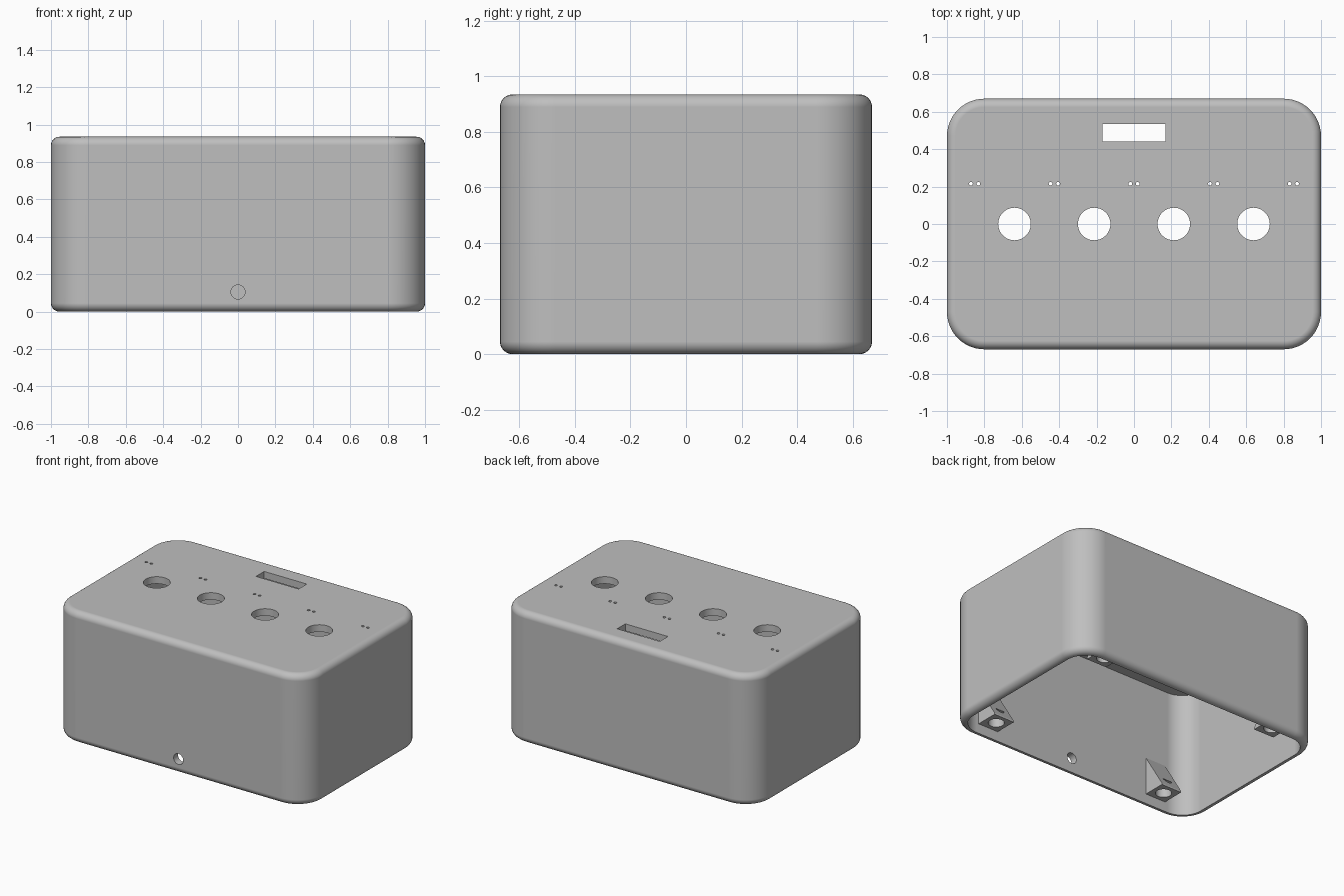
import bpy, bmesh
from math import sin, cos, pi, radians
from mathutils import Matrix, Vector

if "Cube" in bpy.data.objects:
    bpy.data.objects.remove(bpy.data.objects["Cube"])

HALF_X, HALF_Y, HEIGHT = 1.0, 0.67, 0.935
CORNER, FILLET, WALL = 0.2, 0.045, 0.05

grey = bpy.data.materials.new("plain_grey")
grey.use_nodes = True
colour = (0.52, 0.52, 0.52, 1)
grey.diffuse_color = colour
grey.node_tree.nodes["Principled BSDF"].inputs["Base Color"].default_value = colour


def make_object(name, bm):
    bmesh.ops.recalc_face_normals(bm, faces=bm.faces)
    mesh = bpy.data.meshes.new(name)
    bm.to_mesh(mesh)
    bm.free()
    mesh.materials.append(grey)
    obj = bpy.data.objects.new(name, mesh)
    bpy.context.collection.objects.link(obj)
    return obj


def activate(obj):
    bpy.ops.object.select_all(action="DESELECT")
    obj.select_set(True)
    bpy.context.view_layer.objects.active = obj


def add_cylinder(bm, centre, radius, depth, segments=48, along_y=False):
    turn = Matrix.Rotation(pi / 2, 4, "X") if along_y else Matrix()
    bmesh.ops.create_cone(bm, cap_ends=True, segments=segments, radius1=radius,
                          radius2=radius, depth=depth,
                          matrix=Matrix.Translation(centre) @ turn)


def cut(obj, cutter_bm):
    cutter = make_object("cutter", cutter_bm)
    cutter.hide_render = True
    mod = obj.modifiers.new("cut", "BOOLEAN")
    mod.operation, mod.solver, mod.object = "DIFFERENCE", "EXACT", cutter
    activate(obj)
    bpy.ops.object.modifier_apply(modifier=mod.name)
    bpy.data.objects.remove(cutter)


def smooth(obj):
    activate(obj)
    bpy.ops.object.shade_smooth_by_angle(angle=radians(30))
    mod = obj.modifiers.new("even_normals", "WEIGHTED_NORMAL")
    mod.keep_sharp = True


def rounded_ring(bm, inset, z, steps=12):
    """Rounded rectangle at height z, pulled in by inset."""
    radius, ring = CORNER - inset, []
    for q, (sx, sy) in enumerate([(1, 1), (-1, 1), (-1, -1), (1, -1)]):
        for i in range(steps + 1):
            a = (q + i / steps) * pi / 2
            ring.append(bm.verts.new((sx * (HALF_X - CORNER) + radius * cos(a),
                                      sy * (HALF_Y - CORNER) + radius * sin(a), z)))
    return ring


# Hollow shell, open underneath: inner wall, rounded rim, outer wall, rounded top
arc = [i / 6 * pi / 2 for i in range(7)]
profile = [(WALL, HEIGHT - WALL), (WALL, 0)]
profile += [(FILLET * (1 - sin(a)), FILLET * (1 - cos(a))) for a in arc]
profile += [(FILLET * (1 - cos(a)), HEIGHT - FILLET * (1 - sin(a))) for a in arc]
bm = bmesh.new()
rings = [rounded_ring(bm, inset, z) for inset, z in profile]
for low, high in zip(rings, rings[1:]):
    for i in range(len(low)):
        j = (i + 1) % len(low)
        bm.faces.new((low[i], low[j], high[j], high[i]))
bm.faces.new(rings[0])
bm.faces.new(rings[-1])
shell = make_object("enclosure_shell", bm)

# Openings: four round holes, pairs of pin holes, display slot, cable hole
holes = bmesh.new()
PITCH = 0.426
for k in range(4):
    add_cylinder(holes, ((k - 1.5) * PITCH, 0, HEIGHT), 0.087, 0.3)
for k in range(5):
    for side in (-0.02, 0.02):
        add_cylinder(holes, ((k - 2) * PITCH + side, 0.215, HEIGHT), 0.01, 0.3, 16)
bmesh.ops.create_cube(holes, size=1, matrix=Matrix.Translation((0, 0.488, HEIGHT))
                      @ Matrix.Diagonal((0.336, 0.092, 0.3, 1)))
add_cylinder(holes, (0, -HALF_Y, 0.105), 0.038, 0.3, 32, along_y=True)
cut(shell, holes)
smooth(shell)

# Four wedge-shaped screw posts on the long inner walls
WIDTH, BASE, PEAK = 0.16, 0.07, 0.345
for sx, x_name in ((1, "left"), (-1, "right")):
    for sy, y_name in ((-1, "front"), (1, "back")):
        wall_y = HALF_Y - WALL + 0.005
        tip_y = HALF_Y - WALL - WIDTH
        side = [(wall_y, BASE), (tip_y, BASE), (tip_y, BASE + 0.01), (wall_y, PEAK)]
        bm = bmesh.new()
        face = bm.faces.new([bm.verts.new((sx * 0.7 - WIDTH / 2, sy * y, z)) for y, z in side])
        out = bmesh.ops.extrude_face_region(bm, geom=[face])
        moved = [v for v in out["geom"] if isinstance(v, bmesh.types.BMVert)]
        bmesh.ops.translate(bm, verts=moved, vec=Vector((WIDTH, 0, 0)))
        post = make_object(f"screw_post_{y_name}_{x_name}", bm)
        bore = bmesh.new()
        add_cylinder(bore, (sx * 0.7, sy * (HALF_Y - WALL - WIDTH / 2), BASE), 0.052, 0.16, 32)
        cut(post, bore)
        smooth(post)
